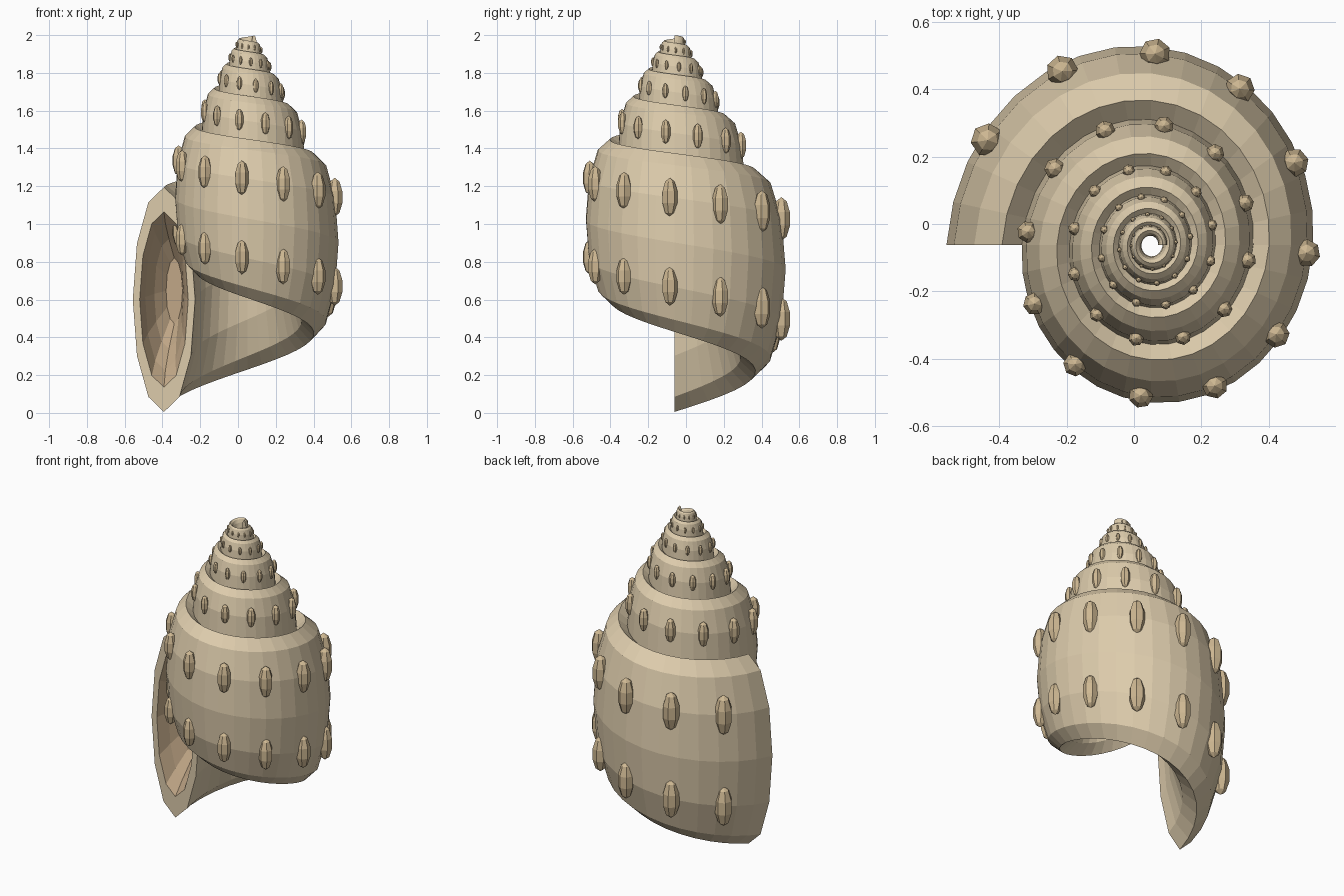
import bpy, bmesh
from math import sin, cos, pi, tau
from mathutils import Matrix, Vector

if "Cube" in bpy.data.objects:
    bpy.data.objects.remove(bpy.data.objects["Cube"])

AXIS = Vector((0.05, -0.062))   # coiling axis
APEX = 2.069                    # height the spiral converges to
TURNS, STEPS, SIDES = 5.5, 176, 12
RATIO = 0.631                   # size ratio from one whorl to the next


def material(name, rgb):
    m = bpy.data.materials.new(name)
    m.diffuse_color = (*rgb, 1)
    m.use_nodes = True
    m.node_tree.nodes["Principled BSDF"].inputs["Base Color"].default_value = m.diffuse_color
    return m


shell_mat = material("shell_tan", (0.72, 0.60, 0.41))
inner_mat = material("inner_brown", (0.55, 0.40, 0.25))
knob_mat = material("knob_brown", (0.62, 0.48, 0.29))


def spiral_point(turn, phi, k=1.0):
    """Point on the oval whorl section, counted in turns back from the opening."""
    s, a = RATIO ** turn, pi - tau * turn
    r = s * (0.442 + 0.165 * k * cos(phi))
    z = APEX - s * (APEX - 0.6) + s * 0.595 * k * sin(phi)
    return Vector((AXIS.x + r * cos(a), AXIS.y + 1.09 * r * sin(a), z))


def sweep(name, rings, mat, cap_first=False, flip=False):
    bm = bmesh.new()
    loops = [[bm.verts.new(spiral_point(t, tau * j / SIDES, k)) for j in range(SIDES)]
             for t, k in rings]
    for a, b in zip(loops, loops[1:]):
        for j in range(SIDES):
            n = (j + 1) % SIDES
            f = [a[j], a[n], b[n], b[j]]
            bm.faces.new(f[::-1] if flip else f)
    last = loops[-1]
    bm.faces.new(last[::-1] if flip else last)
    return finish(name, bm, mat)


def finish(name, bm, mat):
    me = bpy.data.meshes.new(name)
    bm.to_mesh(me)
    bm.free()
    me.materials.append(mat)
    ob = bpy.data.objects.new(name, me)
    bpy.context.collection.objects.link(ob)
    return ob


# Coiled body, starting with the flat lip around the opening
body = [(0, 0.78)] + [(TURNS * i / STEPS, 1) for i in range(STEPS + 1)]
sweep("shell_body", body, shell_mat)

# Tapering hollow behind the lip
sweep("shell_opening", [(0, 0.78), (0.02, 0.66), (0.045, 0.5), (0.07, 0.3)],
      inner_mat)

# Two rows of elongated knobs along the shoulder and the base
for name, phi in (("shoulder_knobs", pi / 6), ("base_knobs", -pi / 6)):
    bm = bmesh.new()
    for i in range(1, 64):
        t = TURNS * i / 65
        s = RATIO ** t
        m = (Matrix.Translation(spiral_point(t, phi))
             @ Matrix.Rotation(pi - tau * t, 4, 'Z')
             @ Matrix.Diagonal((0.055 * s, 0.055 * s, 0.13 * s, 1)))
        bmesh.ops.create_uvsphere(bm, u_segments=7, v_segments=5, radius=1, matrix=m)
    finish(name, bm, knob_mat)
